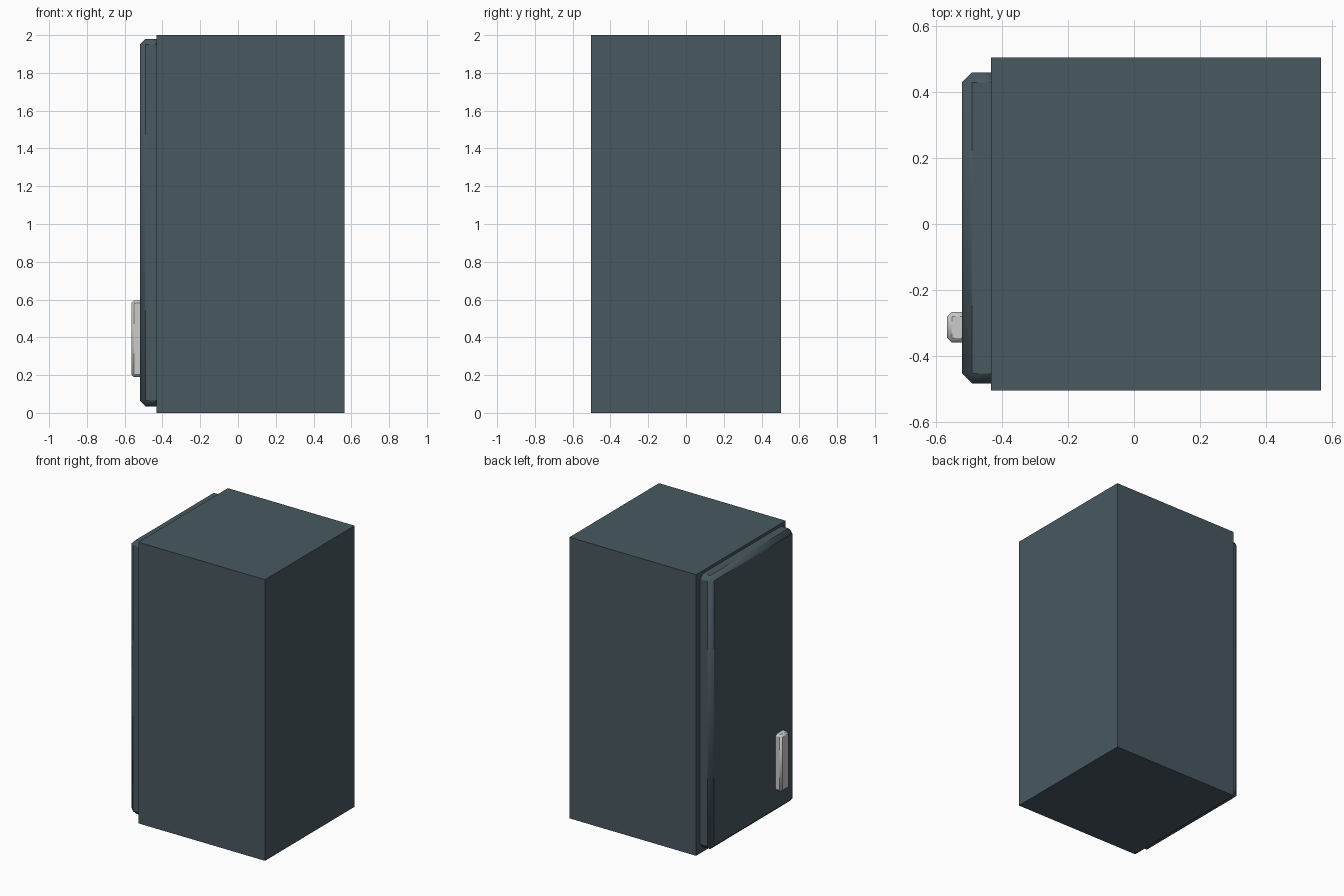
import bpy, math

if "Cube" in bpy.data.objects:
    bpy.data.objects.remove(bpy.data.objects["Cube"])


def material(name, rgb):
    m = bpy.data.materials.new(name)
    m.diffuse_color = (*rgb, 1)
    m.use_nodes = True
    m.node_tree.nodes["Principled BSDF"].inputs["Base Color"].default_value = m.diffuse_color
    return m


def box(name, lo, hi, mat, bevel=0.0):
    """Axis-aligned box between two corners, with optional chamfered edges."""
    bpy.ops.mesh.primitive_cube_add(
        size=1, location=[(a + b) / 2 for a, b in zip(lo, hi)])
    ob = bpy.context.object
    ob.name = name
    ob.scale = [b - a for a, b in zip(lo, hi)]
    bpy.ops.object.transform_apply(location=False, rotation=False, scale=True)
    ob.data.materials.append(mat)
    if bevel:
        mod = ob.modifiers.new("chamfer", 'BEVEL')
        mod.width = bevel
        mod.segments = 1
        bpy.ops.object.shade_smooth_by_angle(angle=math.radians(50))
    return ob


slate = material("slate blue grey", (0.065, 0.098, 0.118))
pale = material("pale grey", (0.6, 0.6, 0.6))

# Cabinet body
box("cabinet_body", (-0.432, -0.503, 0), (0.565, 0.503, 2.0), slate)
# Door slab on the left side, its back edge set into the body
box("door", (-0.52, -0.482, 0.035), (-0.39, 0.458, 1.98), slate, 0.03)
# Vertical pull handle
box("handle", (-0.565, -0.359, 0.19), (-0.50, -0.266, 0.595), pale, 0.014)
